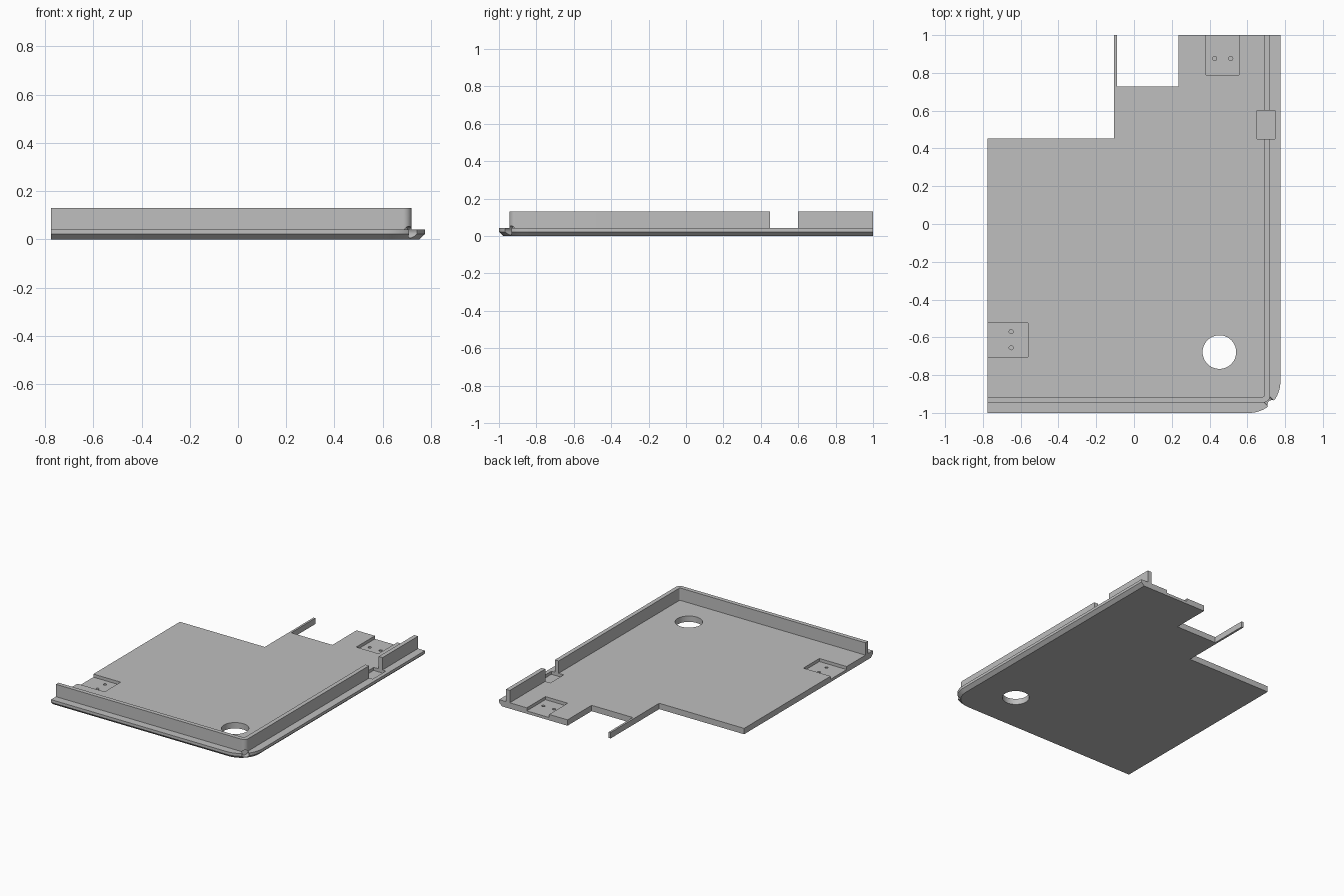
import bpy, bmesh, math
from mathutils import Matrix

if "Cube" in bpy.data.objects:
    bpy.data.objects.remove(bpy.data.objects["Cube"])

grey = bpy.data.materials.new("plain grey")
grey.diffuse_color = (0.52, 0.52, 0.52, 1)
grey.use_nodes = True
grey.node_tree.nodes["Principled BSDF"].inputs["Base Color"].default_value = grey.diffuse_color


def arc(cx, cy, r, n=16):
    """Quarter turn from facing -y to facing +x."""
    return [(cx + r * math.sin(i * math.pi / 2 / n),
             cy - r * math.cos(i * math.pi / 2 / n)) for i in range(n + 1)]


def loft(name, rings):
    """Solid through stacked rings, each given as (z, outline)."""
    bm = bmesh.new()
    vs = [[bm.verts.new((x, y, z)) for x, y in pts] for z, pts in rings]
    n = len(vs[0])
    bm.faces.new(vs[0][::-1])
    bm.faces.new(vs[-1])
    for a, b in zip(vs, vs[1:]):
        for i in range(n):
            j = (i + 1) % n
            bm.faces.new((a[i], a[j], b[j], b[i]))
    bmesh.ops.recalc_face_normals(bm, faces=bm.faces)
    me = bpy.data.meshes.new(name)
    bm.to_mesh(me)
    bm.free()
    me.materials.append(grey)
    ob = bpy.data.objects.new(name, me)
    bpy.context.collection.objects.link(ob)
    return ob


def box(x0, x1, y0, y1, z0, z1):
    pts = [(x0, y0), (x1, y0), (x1, y1), (x0, y1)]
    return loft("cutter", [(z0, pts), (z1, pts)])


def cylinder(x, y, r, z0, z1, n=48):
    pts = [(x + r * math.cos(2 * math.pi * i / n),
            y + r * math.sin(2 * math.pi * i / n)) for i in range(n)]
    return loft("cutter", [(z0, pts), (z1, pts)])


def corner_hole():
    """Short horizontal bore entering the rounded corner diagonally."""
    ob = cylinder(0, 0, 0.024, -0.03, 0.06, 24)
    ob.data.transform(Matrix.Translation((0.71, -0.935, 0.03))
                      @ Matrix.Rotation(-math.pi / 4, 4, 'Z')
                      @ Matrix.Rotation(math.pi / 2, 4, 'Y'))
    return ob


def cut(ob, cutter):
    mod = ob.modifiers.new("cut", 'BOOLEAN')
    mod.operation = 'DIFFERENCE'
    mod.solver = 'EXACT'
    mod.object = cutter
    bpy.context.view_layer.objects.active = ob
    bpy.ops.object.modifier_apply(modifier=mod.name)
    bpy.data.objects.remove(cutter)


def plate_outline(d):
    """Plate outline with the front and right edges moved in by d."""
    return ([(-0.775, -1 + d)] + arc(0.61, -0.835, 0.165 - d) +
            [(0.775 - d, 1), (0.235, 1), (0.235, 0.728), (-0.09, 0.728),
             (-0.09, 1), (-0.105, 1), (-0.105, 0.452), (-0.775, 0.452)])


# Base plate, with the lower front and right edges bevelled
plate = loft("base_plate", [(0, plate_outline(0.024)),
                            (0.022, plate_outline(0)),
                            (0.042, plate_outline(0))])

# Round opening
cut(plate, cylinder(0.452, -0.678, 0.089, -0.1, 0.2))

# Two bracket recesses and the latch pocket
cut(plate, box(-0.9, -0.56, -0.703, -0.523, 0.02, 0.1))
cut(plate, box(0.38, 0.556, 0.79, 1.1, 0.02, 0.1))
cut(plate, box(0.65, 0.747, 0.45, 0.6, 0.02, 0.1))

# Screw holes in the recesses
for x, y in [(-0.65, -0.57), (-0.65, -0.655), (0.427, 0.876), (0.512, 0.876)]:
    cut(plate, cylinder(x, y, 0.011, 0.006, 0.1, 20))

# Raised rim along the front and right, open at the latch
rim_pts = ([(-0.775, -0.945)] + arc(0.685, -0.91, 0.035) +
           [(0.72, 1), (0.69, 1)] + arc(0.68, -0.905, 0.01)[::-1] +
           [(-0.775, -0.915)])
rim = loft("rim_wall", [(0.042, rim_pts), (0.13, rim_pts)])
cut(rim, box(0.6, 0.8, 0.45, 0.6, 0, 0.2))

# Small bore through the outer corner
for part in (plate, rim):
    cut(part, corner_hole())

# Smooth the rounded sides
bpy.ops.object.select_all(action='DESELECT')
for part in (plate, rim):
    part.select_set(True)
bpy.context.view_layer.objects.active = plate
bpy.ops.object.shade_smooth_by_angle(angle=math.radians(30))
